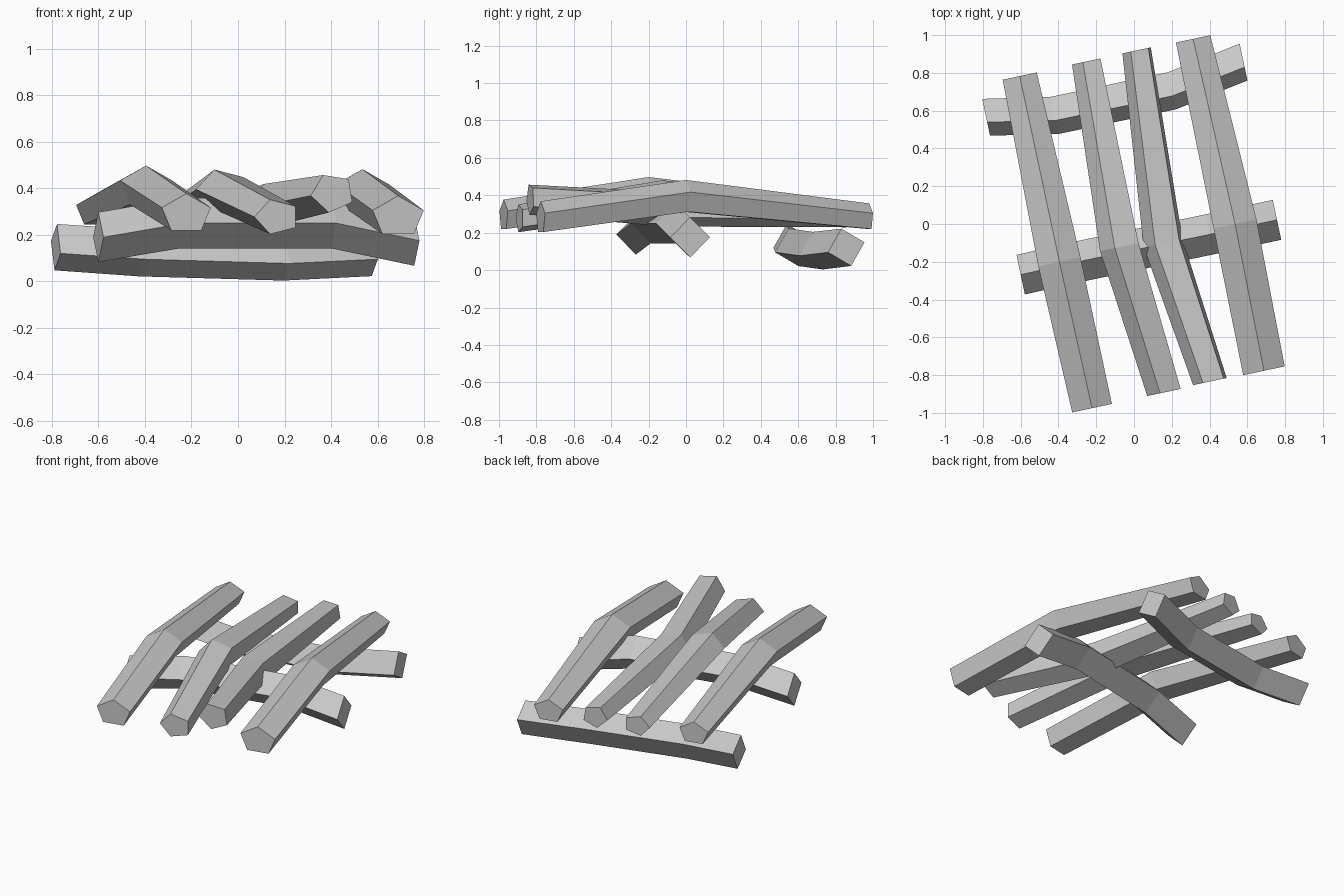
import bpy, bmesh
from math import sin, cos, radians
from mathutils import Vector

cube = bpy.data.objects.get("Cube")
if cube:
    bpy.data.objects.remove(cube, do_unlink=True)

grey = bpy.data.materials.new("weathered_grey")
grey.use_nodes = True
colour = (0.58, 0.58, 0.58, 1)
grey.diffuse_color = colour
grey.node_tree.nodes["Principled BSDF"].inputs["Base Color"].default_value = colour

HEADING = radians(12)
ALONG_X = Vector((cos(HEADING), sin(HEADING), 0))
ALONG_Y = Vector((-sin(HEADING), cos(HEADING), 0))
UP = Vector((0, 0, 1))


def timber(name, sides, turn, across, squash, stations):
    """Loft an upright polygon section through stations of (x, y, z, radius)."""
    bm = bmesh.new()
    rings = []
    for x, y, z, r in stations:
        ring = []
        for i in range(sides):
            a = radians(turn + 360 * i / sides)
            offset = across * (r * cos(a)) + UP * (r * sin(a) * squash)
            ring.append(bm.verts.new(Vector((x, y, z)) + offset))
        rings.append(ring)
    for near, far in zip(rings, rings[1:]):
        for i in range(sides):
            j = (i + 1) % sides
            bm.faces.new((near[i], near[j], far[j], far[i]))
    bm.faces.new(rings[0])
    bm.faces.new(rings[-1])
    bmesh.ops.recalc_face_normals(bm, faces=bm.faces[:])
    mesh = bpy.data.meshes.new(name)
    bm.to_mesh(mesh)
    bm.free()
    mesh.materials.append(grey)
    obj = bpy.data.objects.new(name, mesh)
    bpy.context.collection.objects.link(obj)


# Four bent five-sided logs, front to back
timber("outer_log_right", 5, 90, ALONG_X, 0.77,
       [(-.222, -.975, .29, .113), (-.395, -.2, .405, .12), (-.605, .783, .305, .097)])
timber("inner_log_right", 5, 108, ALONG_X, 0.78,
       [(.168, -.89, .277, .1), (-.067, -.12, .395, .115), (-.245, .862, .29, .085)])
timber("inner_log_left", 5, 116, ALONG_X, 0.88,
       [(.407, -.833, .38, .097), (.16, -.1, .33, .112), (.018, .92, .3, .082)])
timber("outer_log_left", 5, 90, ALONG_X, 0.77,
       [(.688, -.777, .277, .118), (.535, 0, .388, .122), (.313, .98, .281, .098)])

# Two bent square cross beams beneath, right to left
timber("front_cross_beam", 4, 90, ALONG_Y, 1,
       [(-.6, -.268, .19, .107), (-.25, -.19, .25, .108),
        (.4, -.055, .25, .108), (.757, .022, .175, .108)])
timber("back_cross_beam", 4, 105, ALONG_Y, 1,
       [(-.783, .565, .147, .103), (-.42, .575, .122, .104),
        (.2, .705, .104, .104), (.58, .857, .122, .103)])
